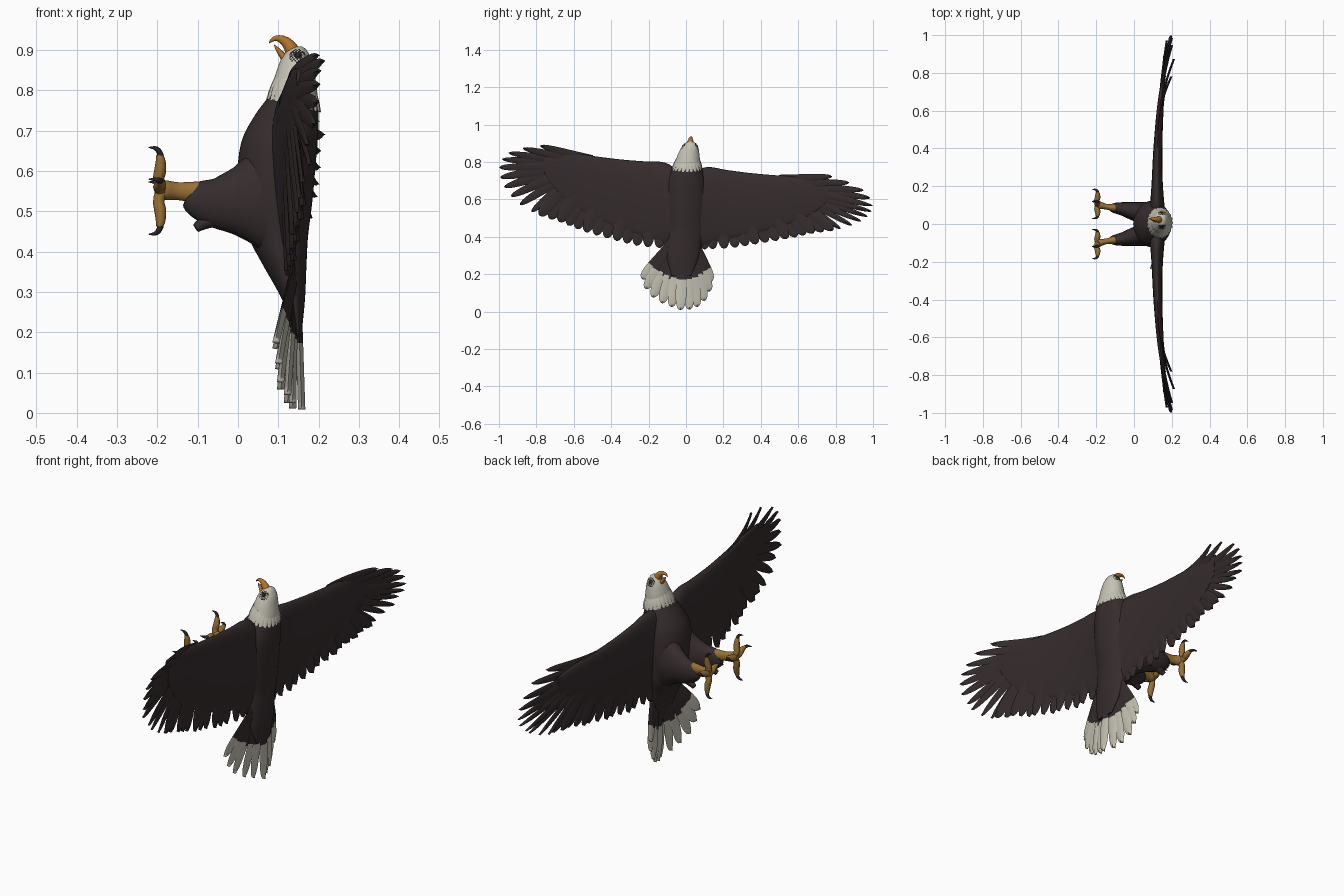
import bpy, bmesh, math
from mathutils import Vector

cube = bpy.data.objects.get("Cube")
if cube:
    bpy.data.objects.remove(cube)


def material(name, r, g, b):
    m = bpy.data.materials.new(name)
    m.use_nodes = True
    m.diffuse_color = (r, g, b, 1)
    m.node_tree.nodes["Principled BSDF"].inputs["Base Color"].default_value = (r, g, b, 1)
    return m


BROWN = material("dark_brown_plumage", .036, .025, .026)
WHITE = material("cream_white_plumage", .56, .54, .45)
BEAK = material("orange_beak", .45, .17, .02)
FOOT = material("yellow_foot", .32, .165, .035)
BLACK = material("black_talon_and_eye", .02, .017, .018)


def spline(pts, t):
    """Smooth interpolation through a list of tuples, t in 0..1."""
    n = len(pts) - 1
    i = min(int(t * n), n - 1)
    f = t * n - i
    a, b, c, d = (pts[max(0, min(n, i + k))] for k in (-1, 0, 1, 2))
    return [q + f / 2 * (r - p + f * (2 * p - 5 * q + 4 * r - s + f * (3 * (q - r) + s - p)))
            for p, q, r, s in zip(a, b, c, d)]


def skin(bm, rings):
    """Join rings of points into a closed, capped skin."""
    vs = [[bm.verts.new(p) for p in ring] for ring in rings]
    n = len(vs[0])
    for a, b in zip(vs, vs[1:]):
        for i in range(n):
            bm.faces.new((a[i], a[(i + 1) % n], b[(i + 1) % n], b[i]))
    bm.faces.new(vs[0][::-1])
    bm.faces.new(vs[-1])


def finish(name, bm, mats, rule=None, angle=50):
    bmesh.ops.recalc_face_normals(bm, faces=bm.faces)
    if rule:
        for f in bm.faces:
            f.material_index = rule(f.calc_center_median())
    me = bpy.data.meshes.new(name)
    bm.to_mesh(me)
    bm.free()
    ob = bpy.data.objects.new(name, me)
    bpy.context.collection.objects.link(ob)
    for m in mats:
        me.materials.append(m)
    bpy.ops.object.select_all(action='DESELECT')
    ob.select_set(True)
    bpy.context.view_layer.objects.active = ob
    bpy.ops.object.shade_smooth_by_angle(angle=math.radians(angle))


def tube(bm, pts, ref, steps=12, segs=12):
    """Sweep an ellipse along points (x, y, z, radius along ref, other radius)."""
    rings = []
    for k in range(steps + 1):
        t = k / steps
        x, y, z, ru, rv = spline(pts, t)
        tan = (Vector(spline(pts, min(1, t + .02))[:3]) - Vector(spline(pts, max(0, t - .02))[:3])).normalized()
        u = (ref - tan * ref.dot(tan)).normalized()
        v = tan.cross(u)
        rings.append([Vector((x, y, z)) + u * ru * math.cos(a) + v * rv * math.sin(a)
                      for a in (math.tau * i / segs for i in range(segs))])
    skin(bm, rings)


def blade(bm, root, tip, w0, w1, thick, place, steps=12):
    """Flat feather from root to tip in (y, z); place() sets it in space."""
    root, tip = Vector(root), Vector(tip)
    d = (tip - root).normalized()
    side = Vector((-d.y, d.x))
    rings = []
    for k in range(steps + 1):
        t = 1 - (1 - k / steps) ** 1.5
        w = (w0 + (w1 - w0) * t) * math.sqrt(max(.004, 1 - t ** 8))
        c = root.lerp(tip, t)
        rings.append([place(c + side * w, 0, t), place(c, thick, t),
                      place(c - side * w, 0, t), place(c, -thick, t)])
    skin(bm, rings)


# Body, neck and head: z, belly x, back x, half width, centre y
BODY = [(.19, .146, .157, .05, -.025), (.28, .11, .166, .082, -.018), (.37, .06, .17, .098, -.01),
        (.44, .024, .174, .11, 0), (.53, -.002, .185, .12, 0), (.61, -.001, .192, .122, 0),
        (.68, .011, .198, .115, 0), (.74, .043, .2, .092, .003), (.79, .078, .197, .07, .008),
        (.84, .093, .19, .058, .014), (.875, .106, .183, .046, .02), (.9, .124, .17, .03, .023),
        (.909, .14, .158, .01, .024)]
EYES = [Vector((.148, .021 + s * .035, .884)) for s in (-1, 1)]
rings = []
for k in range(97):
    z, x0, x1, w, cy = spline(BODY, k / 96)
    rings.append([((x0 + x1) / 2 + (x1 - x0) / 2 * math.cos(a), cy + w * math.sin(a), z)
                  for a in (math.tau * i / 60 for i in range(60))])


def body_rule(c):
    # Speckled dark patch round each eye, ragged edge at the neck
    near = min((c - e).length for e in EYES)
    if near < .012 or near < .022 and math.sin(c.x * 800) * math.sin(c.z * 900) > -.1:
        return 2
    ragged = .005 * math.sin(9 * math.atan2(c.y, c.x - .13))
    return int(c.z > .76 + .2 * (.2 - c.x) + ragged)


bm = bmesh.new()
skin(bm, rings)
finish("body_and_head", bm, [BROWN, WHITE, BLACK], body_rule, 70)

# Ragged collar feathers at the neck
bm = bmesh.new()
for i in range(22):
    a = math.tau * i / 22
    c, s = math.cos(a), math.sin(a)
    zb = .768 - .016 * c
    tube(bm, [(.142 + .047 * c, .01 + .058 * s, zb + .05, .012, .004),
              (.14 + .057 * c, .008 + .07 * s, zb + .02, .014, .005),
              (.138 + .066 * c, .006 + .081 * s, zb - .006, .005, .002)],
         Vector((-s, c, 0)), 6, 6)
finish("neck_collar", bm, [WHITE])

# Eyes
bm = bmesh.new()
for e in EYES:
    g = bmesh.ops.create_uvsphere(bm, u_segments=12, v_segments=8, radius=.008)
    bmesh.ops.translate(bm, verts=g["verts"], vec=e)
finish("eyes", bm, [BLACK])

# Open hooked beak
Y = Vector((0, 1, 0))
bm = bmesh.new()
tube(bm, [(.142, .022, .878, .024, .022), (.134, .023, .9, .019, .018), (.119, .025, .92, .013, .013),
          (.1, .027, .929, .008, .008), (.086, .028, .926, .004, .005), (.077, .028, .917, .001, .001)], Y)
finish("upper_beak", bm, [BEAK])
bm = bmesh.new()
tube(bm, [(.128, .021, .862, .02, .014), (.112, .023, .884, .014, .009),
          (.098, .025, .902, .008, .005), (.09, .026, .913, .001, .001)], Y)
finish("lower_beak", bm, [BEAK])

# Wings: span, leading z, trailing z, half thickness
PANEL = [(0, .71, .33, .062), (.1, .782, .36, .045), (.22, .78, .395, .034), (.35, .777, .43, .029),
         (.5, .78, .48, .024), (.62, .785, .54, .02), (.7, .782, .6, .015), (.76, .775, .67, .008)]
TIPS = [(.1, .335), (.25, .345), (.4, .375), (.55, .41), (.68, .45), (.82, .485), (.91, .53),
        (.97, .585), (.997, .645), (.985, .71), (.92, .765), (.78, .805)]
ROOTS = [(.09, .6), (.22, .6), (.34, .6), (.46, .62), (.54, .64), (.6, .66), (.62, .68),
         (.63, .695), (.63, .71), (.62, .725), (.58, .74), (.5, .76)]


def wing_point(side, y, z, dx):
    """Bend the wing back toward its tip and bank it sideways."""
    bank = .02 + .085 * max(0, min(1, (z - .35) / .33))
    return Vector((.12 + .062 * max(0, (y - .2) / .8) ** 2 + dx, side * y, z - side * y * bank))


for side, label in ((1, "left"), (-1, "right")):
    bm = bmesh.new()
    rings = []
    for k in range(33):
        y, lead, trail, th = spline(PANEL, k / 32)
        ring = []
        for i in range(24):
            a = math.tau * i / 24
            c = (1 - math.cos(a)) / 2
            ring.append(wing_point(side, y, lead + (trail - lead) * c,
                                   th * math.sin(a) * (1.15 - .7 * c) + .008 * c))
        rings.append(ring)
    skin(bm, rings)
    finish(label + "_wing", bm, [BROWN], None, 70)

    # Secondaries overlap in a scalloped edge
    bm = bmesh.new()
    for i in range(14):
        t = .43 * i / 13
        blade(bm, spline(ROOTS, t), spline(TIPS, t), .03, .034, .008,
              lambda p, dx, s: wing_point(side, p.x, p.y, dx + .006 * (i % 3 - 1) + .008 * s))
    finish(label + "_secondary_feathers", bm, [BROWN])

    # Primaries spread like fingers, swept further back toward the leading edge
    bm = bmesh.new()
    for i in range(10):
        t = .46 + .54 * i / 9
        blade(bm, spline(ROOTS, t), spline(TIPS, t), .024, .016, .006,
              lambda p, dx, s: wing_point(side, p.x, p.y, dx + .004 * (i % 3 - 1)
                                          + s * s * (.055 * (i / 9) ** 2 - .006 * (i % 2))))
    finish(label + "_primary_feathers", bm, [BROWN])

# Arched, fanned tail with pale feather ends
FAN = [(-.235, .175), (-.21, .11), (-.155, .058), (-.09, .03), (-.03, .008),
       (.03, .014), (.08, .038), (.122, .095), (.135, .16)]
bm = bmesh.new()
for i in range(11):
    t = i / 10
    arch = .06 * math.sin(math.pi / 2 * abs(2 * t - 1))
    blade(bm, (-.015 + .12 * (t - .5), .37), spline(FAN, t), .022, .034, .009,
          lambda p, dx, s: Vector((.142 + dx + .012 * s - arch * s + .004 * (i % 2), p.x, p.y)), 22)
finish("tail", bm, [BROWN, WHITE],
       lambda c: int(math.hypot(c.y + .02, c.z - .38) > .208))

# Legs, feet and talons
for s, label in ((1, "left"), (-1, "right")):
    bm = bmesh.new()
    tube(bm, [(.09, s * .052, .53, .062, .15), (.04, s * .06, .527, .058, .118), (-.01, s * .07, .523, .048, .083),
              (-.06, s * .08, .522, .036, .062), (-.105, s * .085, .532, .027, .045),
              (-.125, s * .087, .54, .015, .028)], Y, 16, 16)
    tube(bm, [(-.04, s * .08, .49, .02, .025), (-.08, s * .084, .474, .017, .018),
              (-.105, s * .087, .458, .01, .011)], Y, 6, 8)
    finish(label + "_thigh", bm, [BROWN])

    bm, claws = bmesh.new(), bmesh.new()
    tube(bm, [(-.1, s * .085, .547, .02, .027), (-.15, s * .092, .55, .015, .022),
              (-.185, s * .1, .553, .02, .024), (-.207, s * .102, .553, .01, .012)], Y)
    for angle, size in ((80, 1.06), (18, .85), (165, .75), (-82, 1.1)):
        d = Vector((0, s * math.cos(math.radians(angle)), math.sin(math.radians(angle))))
        ref = Vector((1, 0, 0)).cross(d)

        def station(reach, x, r):
            p = Vector((x, s * .102, .553)) + d * reach * size
            return (*p, r, r)

        tube(bm, [station(0, -.187, .017), station(.025, -.197, .014), station(.045, -.193, .015),
                  station(.07, -.192, .012), station(.084, -.195, .008)], ref, 10, 8)
        tube(claws, [station(.074, -.191, .008), station(.088, -.194, .0075),
                     station(.099, -.204, .0055), station(.101, -.222, .001)], ref, 8, 8)
    finish(label + "_foot", bm, [FOOT])
    finish(label + "_talons", claws, [BLACK])
